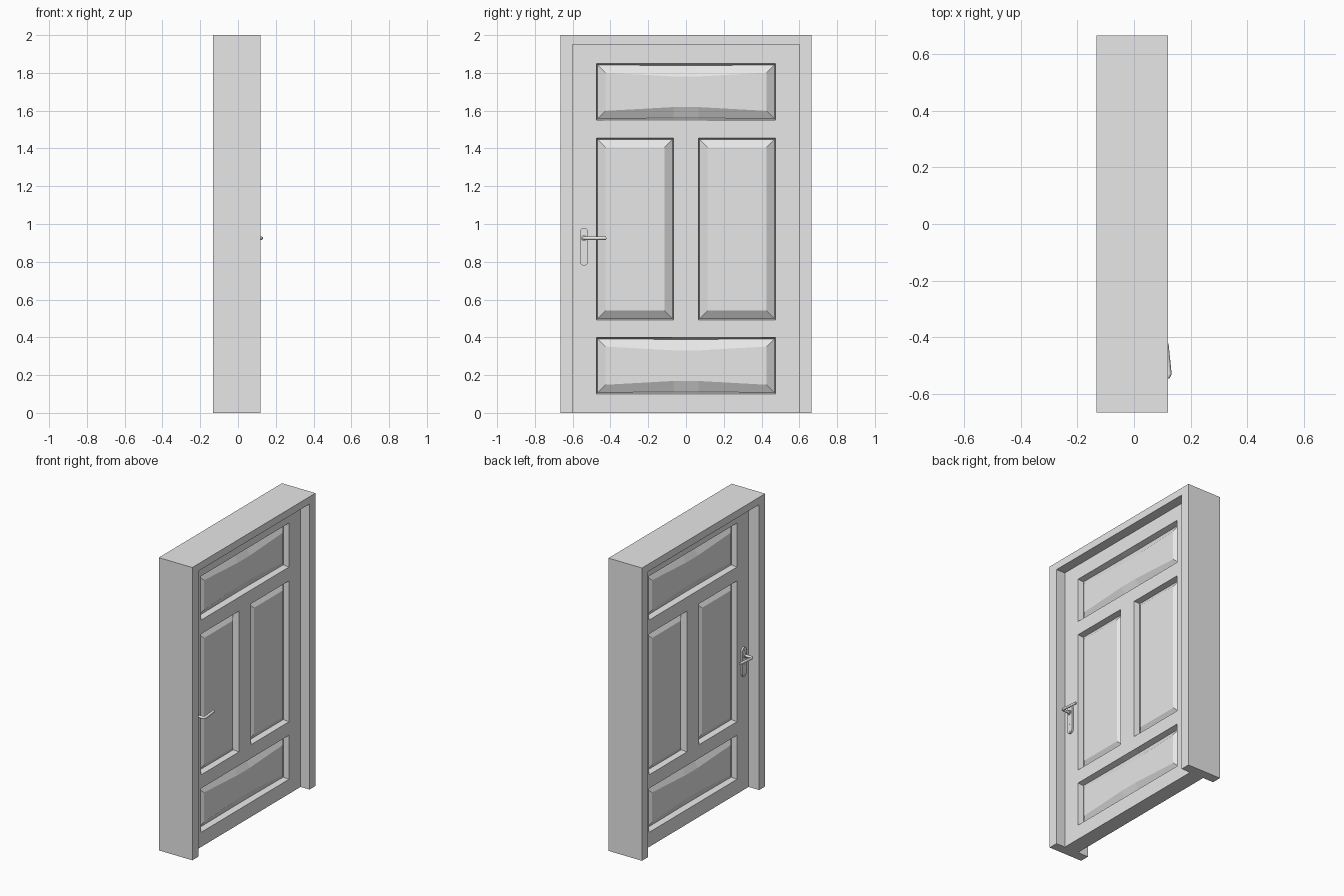
import bpy, bmesh, math
from mathutils import Matrix

cube = bpy.data.objects.get("Cube")
if cube:
    bpy.data.objects.remove(cube, do_unlink=True)

grey = bpy.data.materials.new("light_grey")
grey.use_nodes = True
grey.diffuse_color = (0.8, 0.8, 0.8, 1)
grey.node_tree.nodes["Principled BSDF"].inputs["Base Color"].default_value = (0.8, 0.8, 0.8, 1)

DOOR_X = 0.053      # half thickness of the door leaf
HANDLE_Y = -0.54    # centre line of the handle plate


def add_object(name, data, mirrored=False, smooth=False):
    obj = bpy.data.objects.new(name, data)
    bpy.context.collection.objects.link(obj)
    data.materials.append(grey)
    if mirrored:
        obj.modifiers.new("other_side", "MIRROR").use_axis = (True, False, False)
    if smooth:
        bpy.ops.object.select_all(action="DESELECT")
        obj.select_set(True)
        bpy.context.view_layer.objects.active = obj
        bpy.ops.object.shade_smooth_by_angle(angle=math.radians(35))
    return obj


def mesh_from(bm, name):
    mesh = bpy.data.meshes.new(name)
    bm.to_mesh(mesh)
    bm.free()
    return mesh


def prism(name, outline, x0, x1, **options):
    """Extrude a (y, z) outline along x."""
    bm = bmesh.new()
    face = bm.faces.new([bm.verts.new((x0, y, z)) for y, z in outline])
    grown = bmesh.ops.extrude_face_region(bm, geom=[face], use_keep_orig=True)["geom"]
    verts = [g for g in grown if isinstance(g, bmesh.types.BMVert)]
    bmesh.ops.translate(bm, vec=(x1 - x0, 0, 0), verts=verts)
    bmesh.ops.recalc_face_normals(bm, faces=bm.faces)
    return add_object(name, mesh_from(bm, name), **options)


def stadium(y, z, radius, half_height, steps=8):
    """Upright rounded outline; half_height equal to radius gives a disc."""
    points = []
    for side in (1, -1):
        for i in range(steps + 1):
            a = math.pi * i / steps + (0 if side > 0 else math.pi)
            points.append((y + radius * math.cos(a),
                           z + side * (half_height - radius + 0.0001) + radius * math.sin(a)))
    return points


# Frame: two jambs and a head in one outline, open at the floor
frame_outline = [(-0.665, 0), (-0.6, 0), (-0.6, 1.95), (0.6, 1.95),
                 (0.6, 0), (0.665, 0), (0.665, 2), (-0.665, 2)]
prism("door_frame", frame_outline, -0.133, 0.12)

# Door leaf: one face grid, with sunken raised-field panels, mirrored through x
ys = [-0.6, -0.475, -0.065, 0.065, 0.475, 0.6]
zs = [0, 0.1, 0.4, 0.493, 1.455, 1.55, 1.85, 1.95]
panels = [(-0.475, 0.475, 0.1, 0.4), (-0.475, 0.475, 1.55, 1.85),
          (-0.475, -0.065, 0.493, 1.455), (0.065, 0.475, 0.493, 1.455)]
bm = bmesh.new()
grid = [[bm.verts.new((DOOR_X, y, z)) for z in zs] for y in ys]
for i in range(len(ys) - 1):
    for j in range(len(zs) - 1):
        bm.faces.new((grid[i][j], grid[i + 1][j], grid[i + 1][j + 1], grid[i][j + 1]))
rim = [e for e in bm.edges if e.is_boundary]

fields = []
for y0, y1, z0, z1 in panels:
    cells = [f for f in bm.faces
             if y0 < f.calc_center_median().y < y1 and z0 < f.calc_center_median().z < z1]
    if len(cells) > 1:
        cells = bmesh.ops.dissolve_faces(bm, faces=cells)["region"]
    fields += cells
# Steep moulding down to the groove, then a bevel back up to the field
bmesh.ops.inset_individual(bm, faces=fields, thickness=0.011, depth=-0.038)
bmesh.ops.inset_individual(bm, faces=fields, thickness=0.058, depth=0.027)

# Half of the leaf edge, closed by the mirror
edge = bmesh.ops.extrude_edge_only(bm, edges=rim)["geom"]
for v in edge:
    if isinstance(v, bmesh.types.BMVert):
        v.co.x = 0
bmesh.ops.recalc_face_normals(bm, faces=bm.faces)
if max(bm.faces, key=lambda f: f.calc_center_median().x).normal.x < 0:
    bmesh.ops.reverse_faces(bm, faces=bm.faces)
add_object("door_leaf", mesh_from(bm, "door_leaf"), mirrored=True)

# Handle plates with screws and keyhole on both sides
plate_x = DOOR_X + 0.012
prism("handle_plate", stadium(HANDLE_Y, 0.88, 0.022, 0.1),
      DOOR_X - 0.002, plate_x, mirrored=True, smooth=True)
for name, z in (("upper_screw", 0.963), ("lower_screw", 0.797)):
    prism(name, stadium(HANDLE_Y, z, 0.005, 0.005),
          plate_x - 0.002, plate_x + 0.002, mirrored=True, smooth=True)
prism("keyhole", stadium(HANDLE_Y, 0.855, 0.006, 0.013),
      plate_x - 0.002, plate_x + 0.001, mirrored=True, smooth=True)
prism("spindle_collar", stadium(HANDLE_Y, 0.925, 0.015, 0.015),
      plate_x - 0.002, plate_x + 0.008, mirrored=True, smooth=True)

# Lever: a round bar out of the plate, turned toward the middle of the door
curve = bpy.data.curves.new("handle_lever", "CURVE")
curve.dimensions = "3D"
curve.bevel_depth = 0.009
curve.bevel_resolution = 3
curve.use_fill_caps = True
path = [(DOOR_X, HANDLE_Y), (0.11, HANDLE_Y), (0.12, HANDLE_Y + 0.003),
        (0.124, HANDLE_Y + 0.012), (0.113, -0.423)]
spline = curve.splines.new("POLY")
spline.points.add(len(path) - 1)
for point, (x, y) in zip(spline.points, path):
    point.co = (x, y, 0.925, 1)
add_object("handle_lever", curve, mirrored=True)
